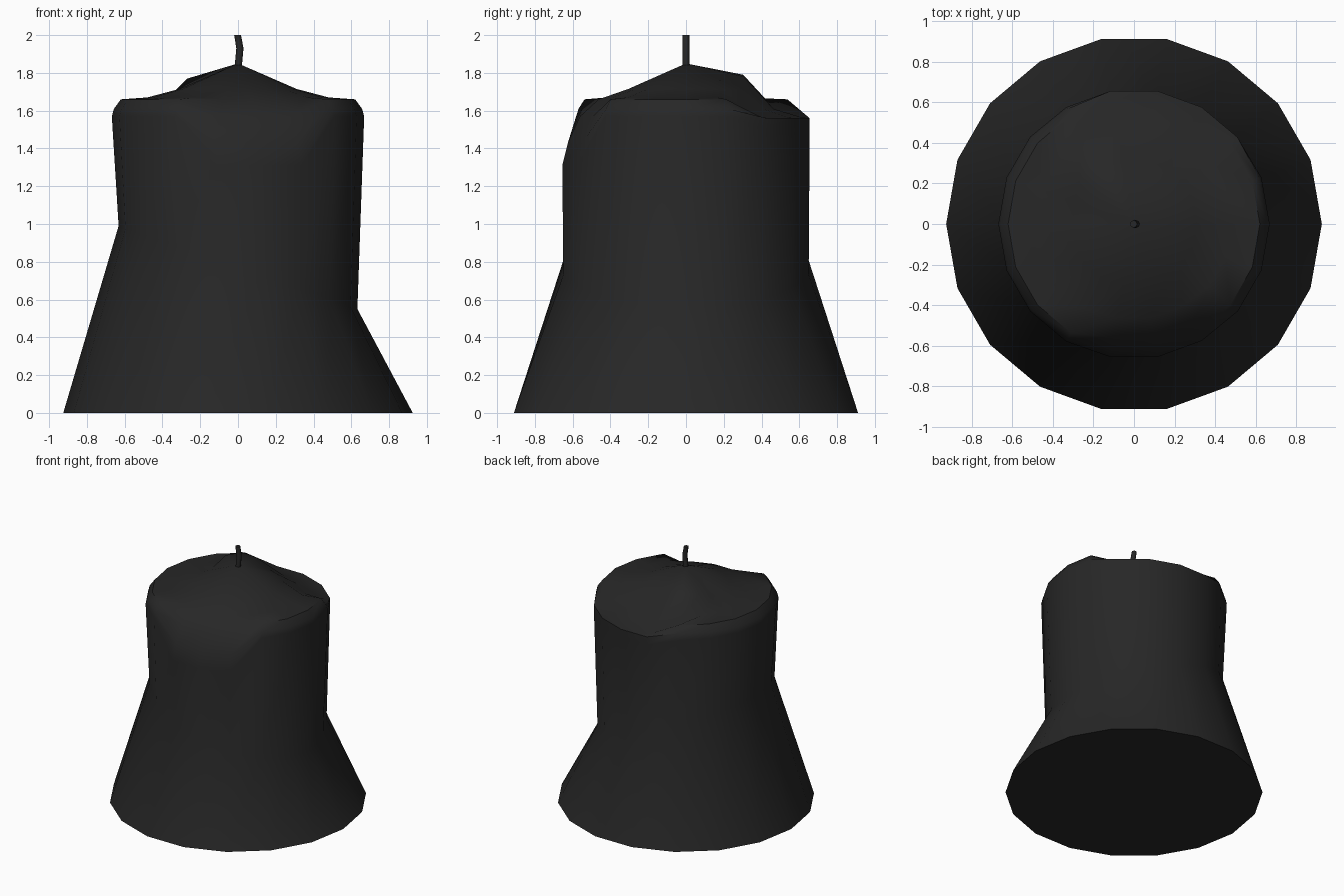
import bpy, bmesh, math

if "Cube" in bpy.data.objects:
    bpy.data.objects.remove(bpy.data.objects["Cube"])

SIDES = 18
dark = bpy.data.materials.new("dark_wax")
dark.diffuse_color = (0.02, 0.02, 0.02, 1)
dark.use_nodes = True
dark.node_tree.nodes["Principled BSDF"].inputs["Base Color"].default_value = dark.diffuse_color


def profile(deg):
    """(radius, height) pairs from the foot to the crown at one angle."""
    c = math.cos(math.radians(deg))
    foot = [(0.925, 0.0), (0.665 - 0.033 * abs(c), 0.77 - 0.22 * c)]
    if deg in (260, 280, 300):            # melted front dent
        top = [(0.665, 1.31), (0.635, 1.43), (0.57, 1.57), (0.47, 1.66), (0.31, 1.715)]
    elif deg in (40, 60, 80, 100):        # low, sharp back rim
        top = [(0.665, 1.50), (0.665, 1.56), (0.62, 1.565), (0.47, 1.61), (0.32, 1.71)]
        if deg == 100:
            top[4] = (0.31, 1.78)
    elif deg == 120:                      # raised lip and ridge beside the low rim
        top = [(0.665, 1.56), (0.655, 1.61), (0.62, 1.66), (0.52, 1.63), (0.35, 1.79)]
    else:                                 # rounded shoulder
        top = [(0.668, 1.57), (0.657, 1.61), (0.62, 1.66), (0.48, 1.67), (0.31, 1.715)]
        if deg == 140:
            top[4] = (0.35, 1.77)
    return foot + top


def finish(bm, name, angle):
    bmesh.ops.recalc_face_normals(bm, faces=bm.faces)
    mesh = bpy.data.meshes.new(name)
    bm.to_mesh(mesh)
    bm.free()
    obj = bpy.data.objects.new(name, mesh)
    bpy.context.collection.objects.link(obj)
    mesh.materials.append(dark)
    bpy.ops.object.select_all(action='DESELECT')
    obj.select_set(True)
    bpy.context.view_layer.objects.active = obj
    bpy.ops.object.shade_smooth_by_angle(angle=math.radians(angle))
    return obj


def bridge(bm, cols):
    """Join neighbouring columns of vertices into a closed tube."""
    for a, b in zip(cols, cols[1:] + cols[:1]):
        for i in range(len(a) - 1):
            bm.faces.new((a[i], b[i], b[i + 1], a[i + 1]))


# Wax body: flared foot, straight wall, uneven melted crown
bm = bmesh.new()
cols = []
for k in range(SIDES):
    deg = k * 360 // SIDES
    t = math.radians(deg)
    cols.append([bm.verts.new((r * math.cos(t), r * math.sin(t), z)) for r, z in profile(deg)])
bridge(bm, cols)
bm.faces.new([c[0] for c in cols])
peak = bm.verts.new((0, 0, 1.85))
for a, b in zip(cols, cols[1:] + cols[:1]):
    bm.faces.new((a[-1], b[-1], peak))
finish(bm, "candle_body", 45)

# Wick: thin bent rod
bm = bmesh.new()
path = [(0, 1.82, 0.019), (0.01, 1.93, 0.019), (-0.002, 2.0, 0.018)]
cols = []
for k in range(8):
    t = k * math.tau / 8
    cols.append([bm.verts.new((x + r * math.cos(t), r * math.sin(t), z)) for x, z, r in path])
bridge(bm, cols)
for i in (0, -1):
    bm.faces.new([c[i] for c in cols])
finish(bm, "wick", 50)
